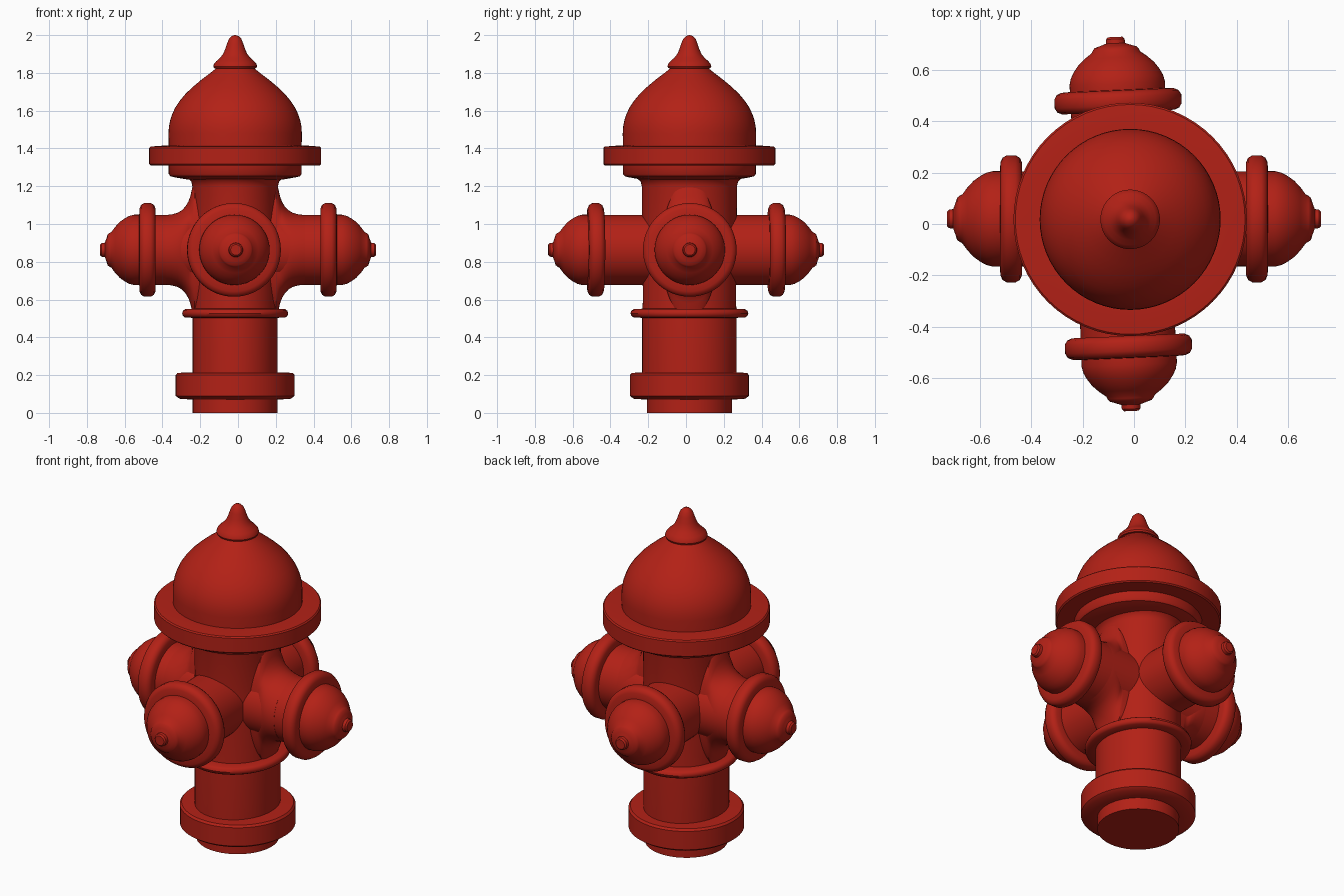
import bpy, bmesh, math

red = bpy.data.materials.new("red_paint")
red.diffuse_color = (0.45, 0.015, 0.008, 1)
CX, CY, ARM_Z = -0.015, 0.018, 0.863


def lathe(name, profile, loc=(CX, CY, 0), scale=(1, 1), rot=(0, 0, 0), segs=64):
    """Surface around local z. Points are (radius, height) or (radius_x, height, radius_y)."""
    bm = bmesh.new()
    rings = []
    for p in profile:
        rx, h, ry = p[0], p[1], p[-1] if len(p) == 3 else p[0]
        rings.append([bm.verts.new((rx * scale[0] * math.cos(a), ry * scale[1] * math.sin(a), h))
                      for a in (2 * math.pi * i / segs for i in range(segs))])
    for lo, hi in zip(rings, rings[1:]):
        for i in range(segs):
            j = (i + 1) % segs
            bm.faces.new((lo[i], lo[j], hi[j], hi[i]))
    bm.faces.new(rings[0][::-1])
    bm.faces.new(rings[-1])
    mesh = bpy.data.meshes.new(name)
    bm.to_mesh(mesh)
    bm.free()
    ob = bpy.data.objects.new(name, mesh)
    bpy.context.collection.objects.link(ob)
    ob.location, ob.rotation_euler = loc, rot
    mesh.materials.append(red)
    bpy.ops.object.select_all(action='DESELECT')
    bpy.context.view_layer.objects.active = ob
    ob.select_set(True)
    bpy.ops.object.shade_smooth_by_angle(angle=math.radians(38))
    return ob


# Foot and base flange
lathe("base", [(.225, 0), (.225, .07), (.295, .075), (.315, .09), (.315, .2),
               (.305, .212), (.2, .215)])

# Slightly oval barrel and its collar
oval = (.9, 1)
lathe("barrel", [(.25, .19), (.25, .53), (.246, .6), (.25, .9), (.252, 1.2),
                 (.258, 1.225), (.275, 1.24), (.275, 1.26)], scale=oval)
lathe("barrel_collar", [(.24, .503), (.295, .505), (.307, .513), (.312, .527),
                        (.307, .541), (.295, .549), (.24, .552)], scale=oval)

# Bonnet: lower ring, wide brim and dome
lathe("bonnet_ring", [(.25, 1.235), (.32, 1.247), (.343, 1.253), (.352, 1.265), (.352, 1.32)])
lathe("bonnet_brim", [(.34, 1.31), (.448, 1.31), (.455, 1.317), (.455, 1.403),
                      (.448, 1.41), (.38, 1.415), (.34, 1.415)])
lathe("bonnet_dome", [(.352, 1.39), (.353, 1.48), (.351, 1.515), (.344, 1.55), (.334, 1.58),
                      (.318, 1.615), (.295, 1.65), (.262, 1.69), (.225, 1.725),
                      (.18, 1.763), (.135, 1.797), (.1, 1.825)])

# Pointed finial
lathe("finial", [(.09, 1.822), (.112, 1.825), (.116, 1.835), (.112, 1.848), (.1, 1.862),
                 (.08, 1.88), (.064, 1.9), (.053, 1.925), (.043, 1.955), (.033, 1.98),
                 (.018, 1.995), (.003, 2.0)])

# Four capped outlets; the front/back pair is turned slightly
outlet = [(.185, .1), (.185, .437), (.22, .437), (.238, .445), (.248, .462), (.248, .496),
          (.238, .513), (.22, .521), (.186, .523), (.186, .55), (.18, .575), (.168, .598),
          (.148, .626), (.122, .65), (.095, .67), (.09, .68), (.082, .69), (.06, .697),
          (.038, .705), (.036, .722), (.028, .73), (.005, .73)]
twist = math.radians(2.45)
for name, x, y, ang in (("right", 0, .02, 0), ("left", 0, .02, math.pi),
                        ("back", -.042, 0, math.pi / 2 + twist),
                        ("front", -.042, 0, -math.pi / 2 + twist)):
    lathe(name + "_outlet", outlet, (x, y, ARM_Z), rot=(0, math.pi / 2, ang))

# Flared fillets blending the side outlets into the barrel
flare = [(.36, .1, .15), (.36, .215, .15), (.33, .227, .15), (.285, .237, .155),
         (.255, .248, .165), (.23, .263, .175), (.21, .282, .182), (.196, .305, .186),
         (.188, .335, .187), (.184, .37, .184)]
for name, ang in (("right", 0), ("left", math.pi)):
    lathe(name + "_fillet", flare, (CX, CY, ARM_Z), rot=(0, math.pi / 2, ang))
